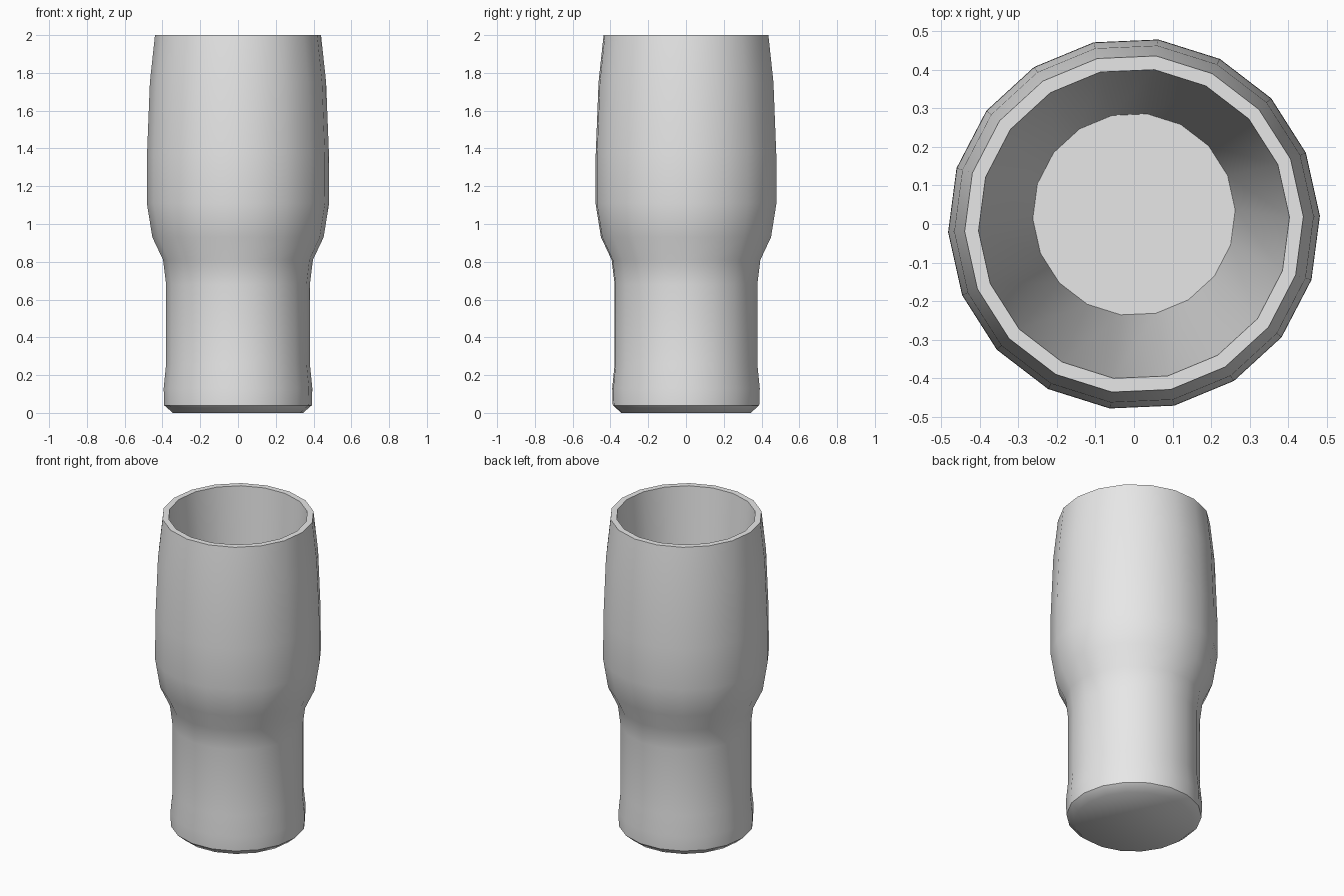
import bpy, bmesh
from math import cos, sin, pi, radians

SIDES = 18
TURN = radians(2.5)

cube = bpy.data.objects.get("Cube")
if cube:
    bpy.data.objects.remove(cube, do_unlink=True)

grey = bpy.data.materials.new("light_grey")
grey.use_nodes = True
colour = (0.8, 0.8, 0.8, 1)
grey.diffuse_color = colour
grey.node_tree.nodes["Principled BSDF"].inputs["Base Color"].default_value = colour


def ring(bm, radius, z, y=0.0):
    step = 2 * pi / SIDES
    return [bm.verts.new((radius * cos(TURN + i * step),
                          y + radius * sin(TURN + i * step), z))
            for i in range(SIDES)]


# Wall profile from the foot up to the rim: radius, height
outside = [(0.345, 0), (0.391, 0.04), (0.394, 0.13), (0.381, 0.26),
           (0.381, 0.68), (0.397, 0.81), (0.454, 0.93), (0.483, 1.11),
           (0.482, 1.37), (0.467, 1.75), (0.44, 2)]

bm = bmesh.new()
rings = [ring(bm, r, z) for r, z in outside]
# Flat rim, then a tapering hollow with a slightly offset floor
rings.append(ring(bm, 0.404, 2))
rings.append(ring(bm, 0.263, 0.1, 0.025))
for low, high in zip(rings, rings[1:]):
    for i in range(SIDES):
        j = (i + 1) % SIDES
        bm.faces.new((low[i], low[j], high[j], high[i]))
bm.faces.new(rings[0][::-1])
bm.faces.new(rings[-1])
bmesh.ops.recalc_face_normals(bm, faces=bm.faces)

mesh = bpy.data.meshes.new("tumbler")
bm.to_mesh(mesh)
bm.free()
mesh.materials.append(grey)
tumbler = bpy.data.objects.new("tumbler", mesh)
bpy.context.collection.objects.link(tumbler)

# Smooth walls with crisp rim, foot and floor edges
bpy.ops.object.select_all(action="DESELECT")
tumbler.select_set(True)
bpy.context.view_layer.objects.active = tumbler
bpy.ops.object.shade_smooth_by_angle(angle=radians(45))
